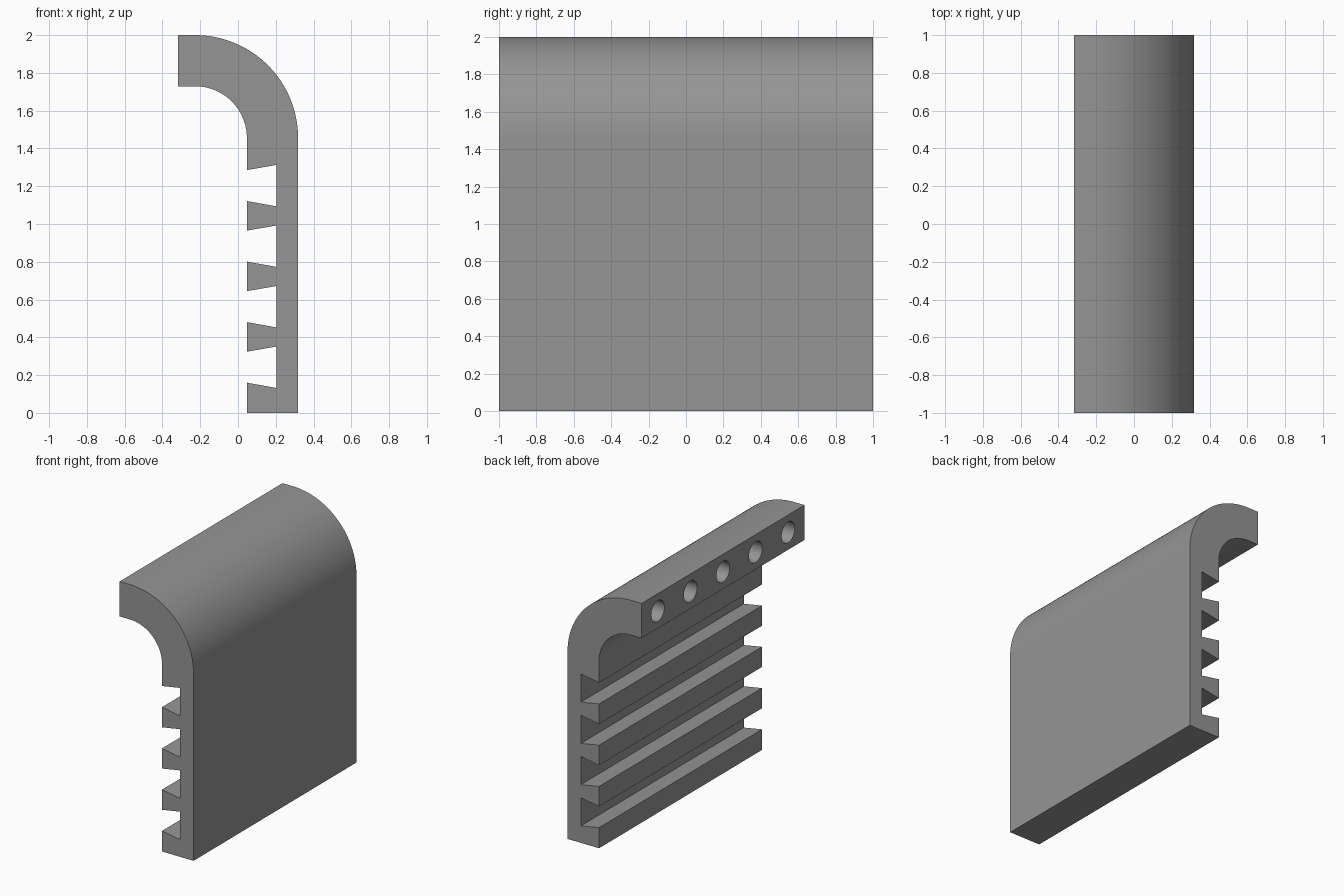
import bpy, bmesh, math

if "Cube" in bpy.data.objects:
    bpy.data.objects.remove(bpy.data.objects["Cube"])

gray = bpy.data.materials.new("plain gray")
gray.diffuse_color = (0.3, 0.3, 0.3, 1)
gray.use_nodes = True
gray.node_tree.nodes["Principled BSDF"].inputs["Base Color"].default_value = gray.diffuse_color

OUT, IN, SLOT, TIP = 0.318, 0.047, 0.203, -0.318   # key x positions
CX, CZ, R_OUT, R_IN, SEG = -0.227, 1.455, 0.545, 0.274, 40

# Side profile: outer face, curved top, overhanging lip, inner curve
prof = [(IN, 0), (OUT, 0)]
for i in range(SEG + 1):
    a = math.pi / 2 * i / SEG
    prof.append((CX + R_OUT * math.cos(a), CZ + R_OUT * math.sin(a)))
prof += [(TIP, CZ + R_OUT), (TIP, CZ + R_IN)]
for i in range(SEG + 1):
    a = math.pi / 2 * (1 - i / SEG)
    prof.append((CX + R_IN * math.cos(a), CZ + R_IN * math.sin(a)))

# Dovetail slots, from top to bottom
for i in range(3, -1, -1):
    z = 0.16 + 0.3205 * i
    prof += [(IN, z + 0.164), (SLOT, z + 0.191), (SLOT, z - 0.028), (IN, z)]

# Extrude the profile along y
bm = bmesh.new()
face = bm.faces.new([bm.verts.new((x, -1, z)) for x, z in prof])
ext = bmesh.ops.extrude_face_region(bm, geom=[face])
bmesh.ops.translate(bm, vec=(0, 2, 0),
                    verts=[v for v in ext["geom"] if isinstance(v, bmesh.types.BMVert)])
bmesh.ops.recalc_face_normals(bm, faces=bm.faces[:])
mesh = bpy.data.meshes.new("slotted_panel")
bm.to_mesh(mesh)
bm.free()
panel = bpy.data.objects.new("slotted_panel", mesh)
bpy.context.collection.objects.link(panel)
mesh.materials.append(gray)

# Row of round blind holes in the lip
DEPTH = 0.2
for i in range(5):
    bpy.ops.mesh.primitive_cylinder_add(
        vertices=40, radius=0.081, depth=2 * DEPTH,
        location=(TIP, -0.8 + 0.4 * i, CZ + (R_OUT + R_IN) / 2),
        rotation=(0, math.pi / 2, 0))
    cutter = bpy.context.object
    cutter.name = "hole_cutter"
    cutter.data.materials.append(gray)
    cutter.hide_render = True
    bpy.context.view_layer.objects.active = panel
    mod = panel.modifiers.new("hole", "BOOLEAN")
    mod.operation, mod.solver, mod.object = "DIFFERENCE", "EXACT", cutter
    bpy.ops.object.modifier_apply(modifier=mod.name)
    bpy.data.objects.remove(cutter)

# Smooth curves, sharp edges
bpy.ops.object.select_all(action="DESELECT")
panel.select_set(True)
bpy.context.view_layer.objects.active = panel
bpy.ops.object.shade_smooth_by_angle(angle=math.radians(30))
